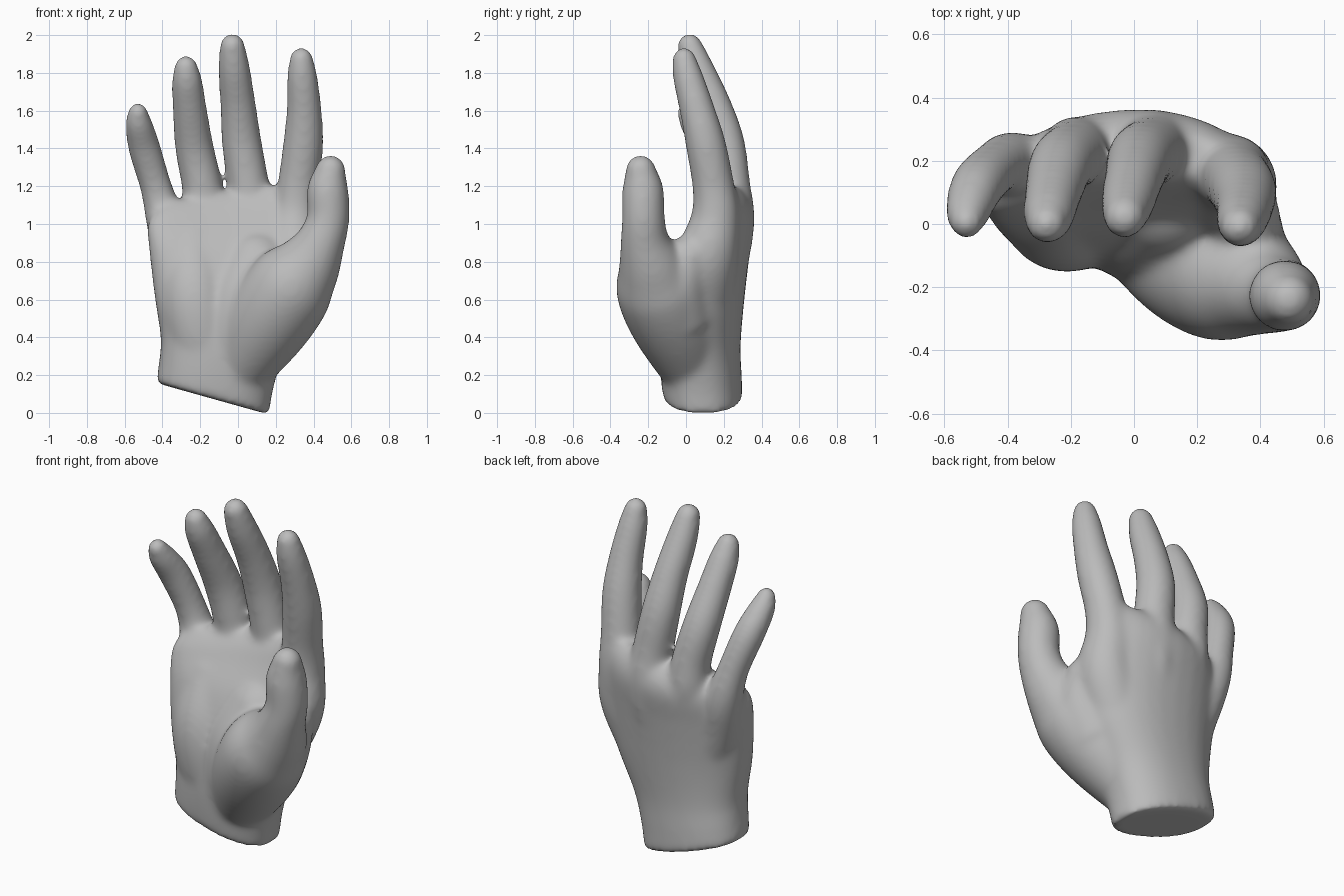
import bpy, bmesh, math
from mathutils import Vector

cube = bpy.data.objects.get("Cube")
if cube:
    bpy.data.objects.remove(cube, do_unlink=True)

skin = bpy.data.materials.new("plain grey")
skin.use_nodes = True
GREY = (0.5, 0.5, 0.5, 1)
skin.diffuse_color = GREY
skin.node_tree.nodes["Principled BSDF"].inputs["Base Color"].default_value = GREY
skin.node_tree.nodes["Principled BSDF"].inputs["Roughness"].default_value = 0.7

SIDES = 32


def spline(keys, steps=6):
    """Catmull-Rom interpolation of equal-length tuples."""
    out = []
    last = len(keys) - 1
    for i in range(last):
        a, b, c, d = (keys[max(0, min(last, i + k))] for k in (-1, 0, 1, 2))
        for s in range(steps):
            t = s / steps
            out.append([0.5 * (2 * q + (r - p) * t + (2 * p - 5 * q + 4 * r - w) * t * t
                               + (3 * q - p - 3 * r + w) * t ** 3)
                        for p, q, r, w in zip(a, b, c, d)])
    return out + [list(keys[-1])]


def loft(bm, rings):
    """Skin a stack of rings into a closed solid."""
    loops = [[bm.verts.new(p) for p in ring] for ring in rings]
    for lo, hi in zip(loops, loops[1:]):
        for i in range(SIDES):
            j = (i + 1) % SIDES
            bm.faces.new((lo[i], lo[j], hi[j], hi[i]))
    bm.faces.new(loops[0][::-1])
    bm.faces.new(loops[-1])


def palm(bm, keys):
    """Keys: z, centre x, centre y, radius x, radius y, slant, arch."""
    rings = []
    for z, cx, cy, rx, ry, slant, arch in spline(keys):
        ring = []
        for i in range(SIDES):
            a = 2 * math.pi * i / SIDES
            c, s = math.cos(a), math.sin(a)
            x = cx + rx * math.copysign(abs(c) ** 0.87, c)
            y = cy + ry * math.copysign(abs(s) ** 0.87, s) - arch * (x - 0.03) ** 2
            ring.append((x, y, z + slant * (x - cx)))
        rings.append(ring)
    loft(bm, rings)


def digit(bm, keys):
    """Keys: x, y, z, radius; the last key gets a rounded tip."""
    path = [(Vector(p[:3]), p[3] + 0.005) for p in spline(keys)]
    tip, r = path[-1]
    end = (tip - path[-2][0]).normalized()
    for k in range(1, 6):
        a = k * math.pi / 11
        path.append((tip + end * r * math.sin(a), r * math.cos(a)))
    rings = []
    for i, (p, rad) in enumerate(path):
        t = (path[min(i + 1, len(path) - 1)][0] - path[max(i - 1, 0)][0]).normalized()
        u = Vector((0, 1, 0)).cross(t).normalized()
        v = t.cross(u)
        rings.append([p + rad * (u * math.cos(b) + v * math.sin(b))
                      for b in (2 * math.pi * n / SIDES for n in range(SIDES))])
    loft(bm, rings)


bm = bmesh.new()

# wrist and palm, with a slanted flat cut at the bottom
palm(bm, [
    (0.075, -0.135, 0.09, 0.30, 0.21, -0.28, 0),
    (0.20, -0.115, 0.08, 0.305, 0.215, -0.2, 0),
    (0.36, -0.08, 0.075, 0.33, 0.215, -0.1, 0.05),
    (0.60, -0.03, 0.095, 0.41, 0.215, 0, 0.2),
    (0.85, -0.025, 0.15, 0.445, 0.19, 0, 0.33),
    (1.02, -0.035, 0.21, 0.445, 0.155, 0.07, 0.48),
    (1.11, -0.03, 0.225, 0.42, 0.12, 0.13, 0.53),
    (1.17, -0.02, 0.225, 0.37, 0.07, 0.15, 0.53),
])

# fingers, running from the hand bones inside the palm to the tip
digit(bm, [(-0.20, 0.09, 0.45, 0.12), (-0.33, 0.15, 0.82, 0.11), (-0.385, 0.19, 1.02, 0.098),
           (-0.435, 0.18, 1.20, 0.080), (-0.495, 0.12, 1.40, 0.081),
           (-0.525, 0.04, 1.53, 0.068), (-0.53, 0.005, 1.59, 0.05)])
digit(bm, [(-0.12, 0.10, 0.45, 0.13), (-0.15, 0.19, 0.85, 0.115), (-0.18, 0.225, 1.05, 0.110),
           (-0.19, 0.22, 1.20, 0.103), (-0.23, 0.185, 1.40, 0.098),
           (-0.255, 0.10, 1.60, 0.087), (-0.27, 0.025, 1.76, 0.076), (-0.275, 0.0, 1.83, 0.059)])
digit(bm, [(0.0, 0.10, 0.45, 0.13), (0.06, 0.215, 0.85, 0.12), (0.065, 0.24, 1.05, 0.118),
           (0.055, 0.23, 1.20, 0.107), (0.02, 0.205, 1.43, 0.101),
           (0.0, 0.145, 1.63, 0.09), (-0.02, 0.065, 1.82, 0.08), (-0.03, 0.02, 1.943, 0.063)])
digit(bm, [(0.12, 0.08, 0.45, 0.15), (0.28, 0.11, 0.80, 0.16), (0.305, 0.155, 1.03, 0.125),
           (0.32, 0.145, 1.20, 0.107), (0.345, 0.105, 1.42, 0.102),
           (0.35, 0.06, 1.60, 0.089), (0.34, 0.01, 1.78, 0.076), (0.335, -0.01, 1.873, 0.059)])

# thumb with its fleshy base
digit(bm, [(-0.06, 0.08, 0.12, 0.13), (0.13, -0.045, 0.44, 0.22), (0.275, -0.14, 0.66, 0.228),
           (0.375, -0.185, 0.79, 0.172), (0.44, -0.218, 0.91, 0.126),
           (0.477, -0.225, 1.03, 0.109), (0.475, -0.228, 1.18, 0.106),
           (0.49, -0.24, 1.285, 0.077)])

# heel pad below the little finger
digit(bm, [(-0.15, 0.07, 0.20, 0.17), (-0.20, 0.05, 0.45, 0.195), (-0.23, 0.06, 0.65, 0.19),
           (-0.24, 0.13, 0.88, 0.15)])

# flesh filling the hollow in the middle of the palm
digit(bm, [(-0.06, 0.07, 0.22, 0.18), (0.0, 0.03, 0.42, 0.20), (0.04, 0.03, 0.60, 0.20),
           (0.10, 0.08, 0.78, 0.18)])

# web of flesh between thumb and index finger
digit(bm, [(0.22, -0.04, 0.52, 0.19), (0.31, -0.04, 0.68, 0.16), (0.34, 0.02, 0.82, 0.12)])

bmesh.ops.recalc_face_normals(bm, faces=bm.faces)
mesh = bpy.data.meshes.new("hand")
bm.to_mesh(mesh)
bm.free()
mesh.materials.append(skin)
hand = bpy.data.objects.new("hand", mesh)
bpy.context.collection.objects.link(hand)

# fuse the parts into one smooth skin
fuse = hand.modifiers.new("fuse", 'REMESH')
fuse.mode = 'VOXEL'
fuse.voxel_size = 0.014
fuse.use_smooth_shade = True
soften = hand.modifiers.new("soften", 'SMOOTH')
soften.factor = 0.5
soften.iterations = 30
